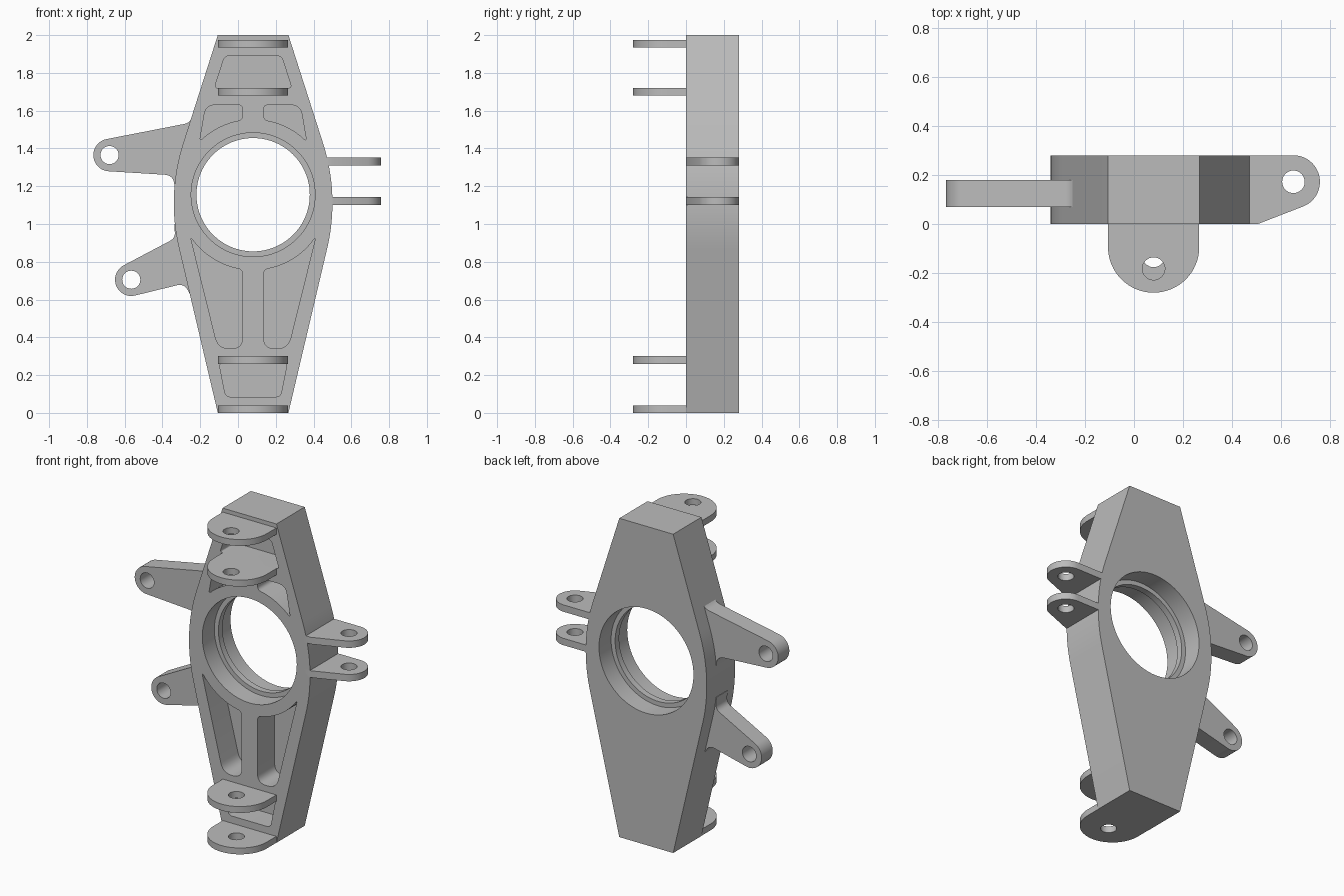
import bpy, bmesh
from math import sin, cos, radians, pi
from mathutils import Vector

if "Cube" in bpy.data.objects:
    bpy.data.objects.remove(bpy.data.objects["Cube"])

CX, BORE_Z, DEPTH = 0.08, 1.155, 0.28

metal = bpy.data.materials.new("machined grey")
metal.use_nodes = True
GREY = (0.5, 0.5, 0.5, 1)
metal.diffuse_color = GREY
metal.node_tree.nodes["Principled BSDF"].inputs["Base Color"].default_value = GREY


def arc(cx, cy, r, start, end, steps=24):
    angles = [radians(start + (end - start) * i / steps) for i in range(steps + 1)]
    return [(cx + r * cos(a), cy + r * sin(a)) for a in angles]


def circle(cx, cy, r, steps=64):
    return arc(cx, cy, r, 0, 360, steps)[:-1]


def mirrored(points):
    return [(2 * CX - x, z) for x, z in points]


def rounded(corners, steps=6):
    """Replace each (x, y, cut) corner with a smooth curve starting cut away from it."""
    out = []
    for i, (x, y, cut) in enumerate(corners):
        p = Vector((x, y))
        if cut == 0:
            out.append((x, y))
            continue
        before = Vector(corners[i - 1][:2])
        after = Vector(corners[(i + 1) % len(corners)][:2])
        a = p + (before - p).normalized() * cut
        b = p + (after - p).normalized() * cut
        for k in range(steps + 1):
            t = k / steps
            q = a * (1 - t) ** 2 + p * 2 * t * (1 - t) + b * t ** 2
            out.append(tuple(q))
    return out


def prism(name, outline, axis, lo, hi):
    """Extrude an outline along y (outline in xz) or z (outline in xy)."""
    bm = bmesh.new()
    place = (lambda u, v: (u, lo, v)) if axis == "y" else (lambda u, v: (u, v, lo))
    face = bm.faces.new([bm.verts.new(place(u, v)) for u, v in outline])
    moved = bmesh.ops.extrude_face_region(bm, geom=[face])["geom"]
    shift = (0, hi - lo, 0) if axis == "y" else (0, 0, hi - lo)
    bmesh.ops.translate(bm, vec=shift, verts=[g for g in moved if isinstance(g, bmesh.types.BMVert)])
    bmesh.ops.recalc_face_normals(bm, faces=bm.faces)
    mesh = bpy.data.meshes.new(name)
    bm.to_mesh(mesh)
    bm.free()
    mesh.materials.append(metal)
    obj = bpy.data.objects.new(name, mesh)
    bpy.context.collection.objects.link(obj)
    return obj


def select(obj):
    bpy.ops.object.select_all(action="DESELECT")
    obj.select_set(True)
    bpy.context.view_layer.objects.active = obj


def cut(obj, outline, axis, lo, hi):
    cutter = prism("cutter", outline, axis, lo, hi)
    cutter.hide_render = True
    mod = obj.modifiers.new("cut", "BOOLEAN")
    mod.operation, mod.solver, mod.object = "DIFFERENCE", "EXACT", cutter
    select(obj)
    bpy.ops.object.modifier_apply(modifier=mod.name)
    bpy.data.objects.remove(cutter)


def finish(obj):
    select(obj)
    bpy.ops.object.shade_smooth_by_angle(angle=radians(25))


# Main upright: tapered ends joined by a gently bowed waist
right_side = [(0.267, 0)] + arc(CX - 0.62, 1.11, 1.04, -13.2, 17.7) + [(0.267, 2)]
body = prism("upright_body", right_side + mirrored(right_side)[::-1], "y", 0, DEPTH)

# Bearing bore, open from both faces with a narrow lip in the middle
cut(body, circle(CX, BORE_Z, 0.30, 96), "y", -0.1, 0.4)
cut(body, circle(CX, BORE_Z, 0.328, 96), "y", -0.1, 0.12)
cut(body, circle(CX, BORE_Z, 0.328, 96), "y", 0.16, 0.4)

# Lightening pockets beside the bore, their inner edge concentric with it
def pocket(start, end, corners):
    edge = arc(CX, BORE_Z, 0.40, start, end, 14)
    tip = [(*edge[0], 0.02)]
    curve = [(x, z, 0) for x, z in edge[2:-2]]
    return rounded(tip + curve + [(*edge[-1], 0.025)] + corners)


upper = pocket(45, 82, [(0.135, 1.63, 0.025), (0.33, 1.63, 0.05)])
lower = pocket(-34, -82, [(0.135, 0.34, 0.06), (0.265, 0.34, 0.06)])
for shape in (upper, lower):
    cut(body, shape, "y", -0.1, 0.17)
    cut(body, mirrored(shape), "y", -0.1, 0.17)

# End pockets between the paired lugs
for z_wide, z_narrow, wide, narrow in ((1.72, 1.89, 0.205, 0.15), (0.262, 0.085, 0.18, 0.145)):
    cut(body, rounded([(CX - wide, z_wide, 0.02), (CX + wide, z_wide, 0.02),
                       (CX + narrow, z_narrow, 0.025), (CX - narrow, z_narrow, 0.025)]),
        "y", -0.1, 0.15)
finish(body)

# Front lugs: two pairs of round-nosed plates
lug_shape = [(CX - 0.186, 0)] + arc(CX, -0.094, 0.186, 180, 360, 32) + [(CX + 0.186, 0)]
for name, z, hole_y in (("top_lug_upper", 1.935, -0.182), ("top_lug_lower", 1.68, -0.182),
                        ("bottom_lug_upper", 0.26, -0.13), ("bottom_lug_lower", 0, -0.13)):
    lug = prism(name, lug_shape, "z", z, z + 0.04)
    cut(lug, circle(CX, hole_y, 0.046, 32), "z", z - 0.1, z + 0.1)
    finish(lug)

# Side lugs on the left flank
side_shape = [(0.45, 0), (0.505, 0)] + arc(0.65, 0.172, 0.108, -70, 90) + [(0.45, DEPTH)]
for name, z in (("side_lug_upper", 1.31), ("side_lug_lower", 1.10)):
    lug = prism(name, side_shape, "z", z, z + 0.043)
    cut(lug, circle(0.65, 0.172, 0.046, 32), "z", z - 0.1, z + 0.1)
    finish(lug)

# Link arms on the right flank, filleted into the body
arms = {
    "upper_link_arm": (-0.68, 1.365, 101.5, 266,
                       [(-0.34, 1.258, 0.05), (-0.335, 1.18, 0), (-0.29, 1.2, 0),
                        (-0.245, 1.5, 0), (-0.25, 1.55, 0), (-0.267, 1.533, 0.02)]),
    "lower_link_arm": (-0.565, 0.705, 118, 283,
                       [(-0.285, 0.685, 0.04), (-0.25, 0.62, 0), (-0.24, 0.64, 0),
                        (-0.28, 1.0, 0), (-0.337, 1.0, 0), (-0.333, 0.925, 0.03)]),
}
for name, (x, z, start, end, root) in arms.items():
    nose = [(px, pz, 0) for px, pz in arc(x, z, 0.086, start, end)]
    arm = prism(name, rounded(nose + root), "y", 0.07, 0.18)
    cut(arm, circle(x, z, 0.048, 32), "y", 0, 0.3)
    finish(arm)
